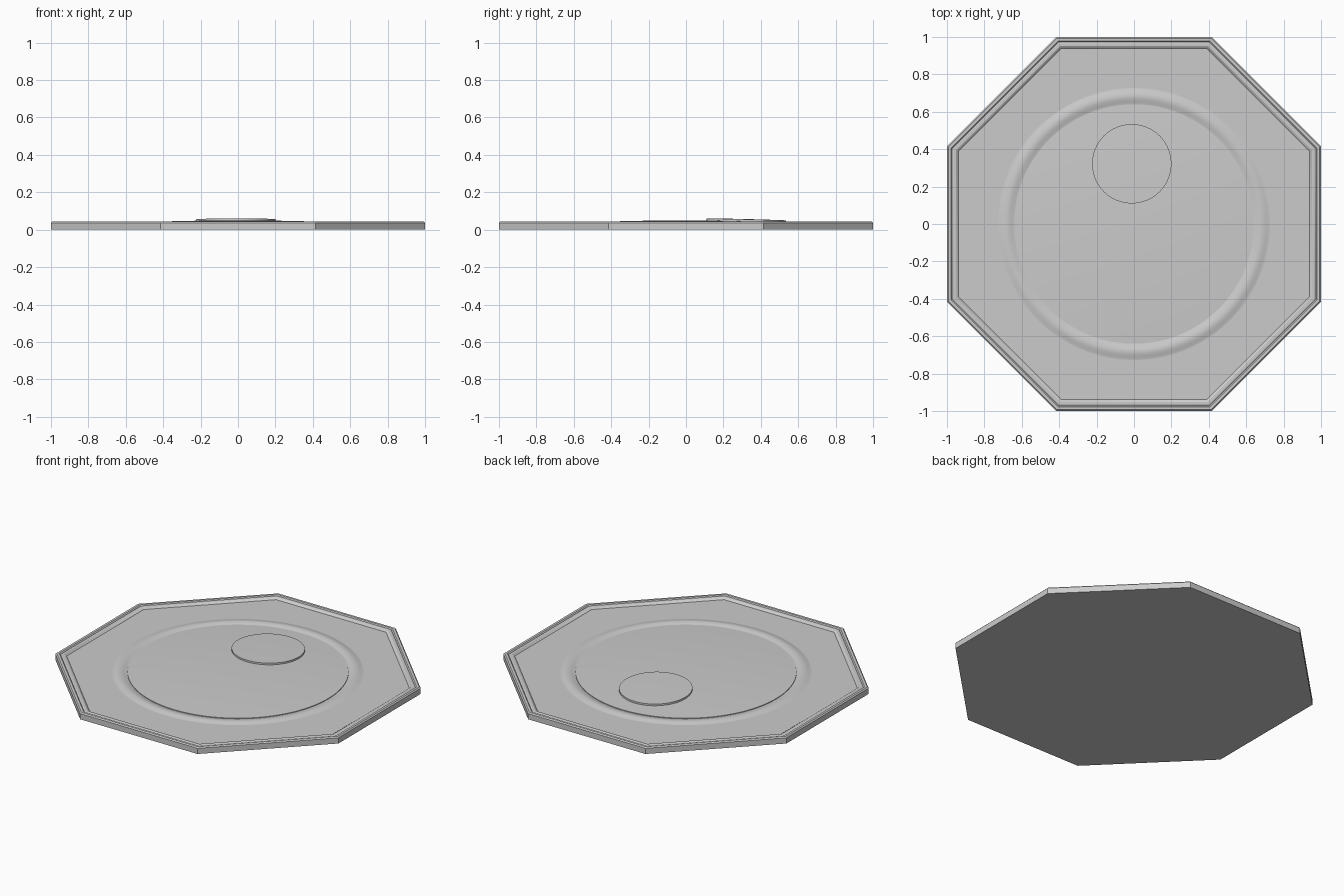
import bpy, bmesh
from math import cos, sin, pi, radians

if "Cube" in bpy.data.objects:
    bpy.data.objects.remove(bpy.data.objects["Cube"])

FLOOR = 0.03


def dome_z(x, y):
    return 0.050 - (x * x + y * y) / 26


def loft(name, rings, cap_start=False, cap_end=False):
    """Skin a list of equal-length point rings, with optional end caps."""
    bm = bmesh.new()
    loops = [[bm.verts.new(p) for p in ring] for ring in rings]
    n = len(loops[0])
    for a, b in zip(loops, loops[1:]):
        for i in range(n):
            j = (i + 1) % n
            bm.faces.new((a[i], a[j], b[j], b[i]))
    if cap_start:
        bm.faces.new(loops[0][::-1])
    if cap_end:
        bm.faces.new(loops[-1])
    me = bpy.data.meshes.new(name)
    bm.to_mesh(me)
    bm.free()
    ob = bpy.data.objects.new(name, me)
    bpy.context.collection.objects.link(ob)
    bpy.ops.object.select_all(action='DESELECT')
    ob.select_set(True)
    bpy.context.view_layer.objects.active = ob
    bpy.ops.object.shade_smooth_by_angle(angle=radians(25))
    return ob


def circle(r, n, z, cx=0, cy=0, phase=0):
    pts = [(cx + r * cos(2 * pi * i / n + phase), cy + r * sin(2 * pi * i / n + phase)) for i in range(n)]
    return [(x, y, z(x, y) if callable(z) else z) for x, y in pts]


# Octagonal plate with a stepped, raised border (apothem, height)
plate = [(1.0, 0), (1.0, 0.036), (0.993, 0.043), (0.978, 0.043), (0.972, 0.037),
         (0.966, 0.041), (0.952, 0.041), (0.944, 0.036), (0.938, FLOOR)]
loft("octagonal_plate", [circle(a / cos(pi / 8), 8, z, phase=pi / 8) for a, z in plate], True, True)

# Soft raised ring around the dome
ridge = []
for k in range(13):
    t = k / 12
    ridge.append(circle(0.73 - 0.095 * t, 96, FLOOR - 0.0005 + 0.010 * sin(pi * t) ** 1.5))
loft("raised_ring", ridge)

# Shallow dome
dome = [circle(0.64, 96, 0.02)]
dome += [circle(0.64 * k / 12, 96, dome_z) for k in range(12, 0, -1)]
loft("shallow_dome", dome, True, True)

# Thin round disc following the dome surface
C = (-0.012, 0.322)
disc = [circle(0.212, 64, lambda x, y: dome_z(x, y) - 0.002, *C)]
disc += [circle(0.212 * k / 6, 64, lambda x, y: dome_z(x, y) + 0.011, *C) for k in range(6, 0, -1)]
loft("small_disc", disc, True, True)
